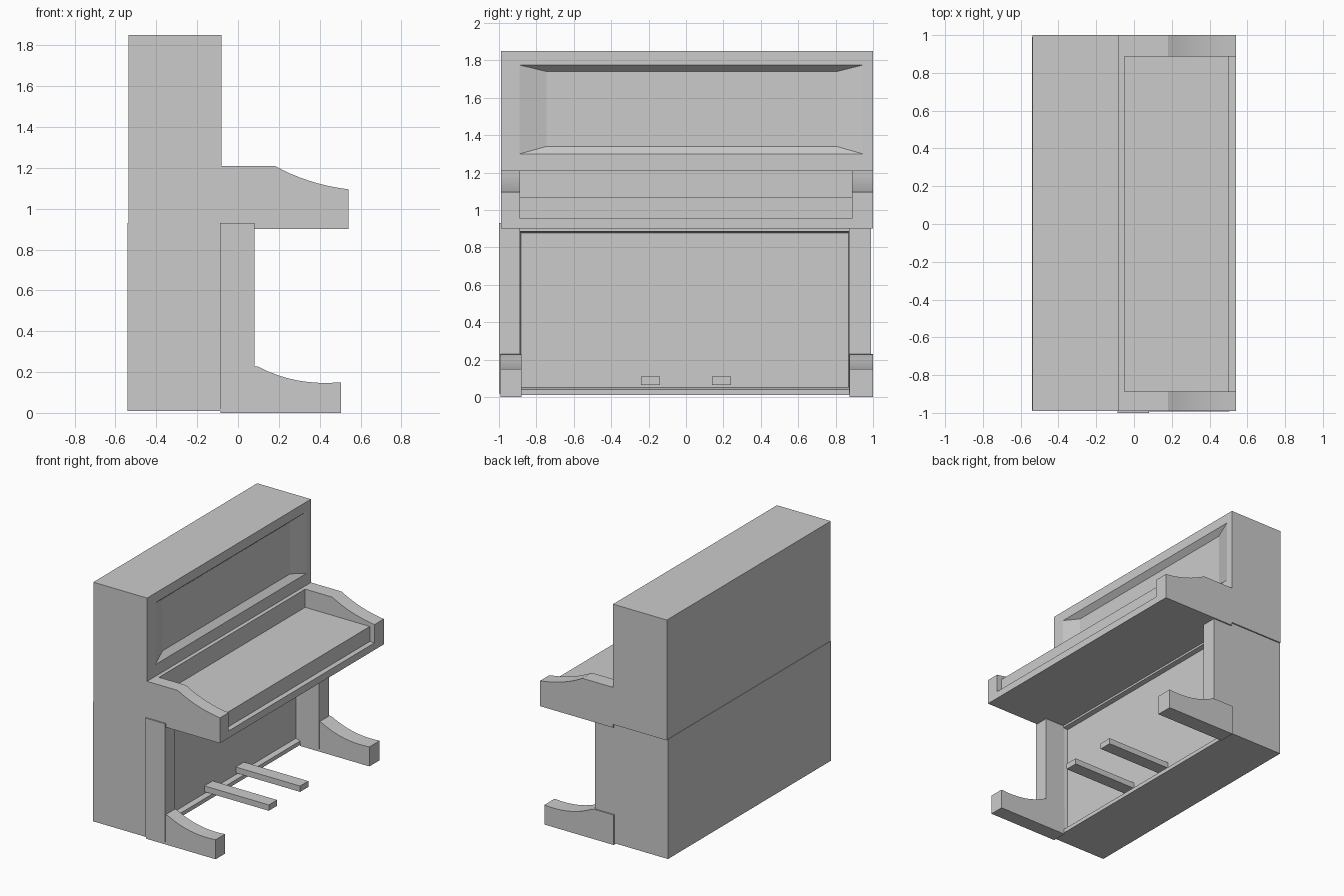
import bpy, bmesh, math

if "Cube" in bpy.data.objects:
    bpy.data.objects.remove(bpy.data.objects["Cube"])


def make(name, verts, faces, smooth=False):
    mesh = bpy.data.meshes.new(name)
    mesh.from_pydata(verts, [], faces)
    bm = bmesh.new()
    bm.from_mesh(mesh)
    bmesh.ops.recalc_face_normals(bm, faces=bm.faces)
    bm.to_mesh(mesh)
    bm.free()
    ob = bpy.data.objects.new(name, mesh)
    bpy.context.collection.objects.link(ob)
    if smooth:
        bpy.ops.object.select_all(action='DESELECT')
        ob.select_set(True)
        bpy.context.view_layer.objects.active = ob
        bpy.ops.object.shade_smooth_by_angle(angle=math.radians(25))
    return ob


def extrude(name, profile, y0, y1, smooth=False):
    """Side profile in x/z, extruded along y."""
    n = len(profile)
    verts = [(x, y, z) for y in (y0, y1) for x, z in profile]
    faces = [tuple(range(n)), tuple(range(n, 2 * n))]
    faces += [(i, (i + 1) % n, n + (i + 1) % n, n + i) for i in range(n)]
    return make(name, verts, faces, smooth)


def box(name, x0, x1, y0, y1, z0, z1):
    return extrude(name, [(x0, z0), (x1, z0), (x1, z1), (x0, z1)], y0, y1)


def recessed_case(name, x0, x1, rect, outer, inner, depth):
    """Box with a bevelled panel sunk into its +x face; rects are y0, y1, z0, z1."""
    verts = []
    for x, (a, b, c, d) in ((x0, rect), (x1, rect), (x1, outer), (x1 - depth, inner)):
        verts += [(x, a, c), (x, b, c), (x, b, d), (x, a, d)]
    faces = [(0, 1, 2, 3), (12, 13, 14, 15)]
    for r in (0, 4, 8):
        faces += [(r + i, r + (i + 1) % 4, r + 4 + (i + 1) % 4, r + 4 + i) for i in range(4)]
    return make(name, verts, faces)


def curve(p0, p1, p2, steps=8):
    """Quadratic curve points."""
    return [tuple((1 - t) ** 2 * a + 2 * t * (1 - t) * b + t * t * c
                  for a, b, c in zip(p0, p1, p2))
            for t in (i / steps for i in range(steps + 1))]


# Upper and lower case with sunken front panels
recessed_case("upper_case", -0.537, -0.08, (-0.99, 1.0, 0.925, 1.85),
              (-0.89, 0.945, 1.30, 1.775), (-0.745, 0.805, 1.34, 1.74), 0.04)
recessed_case("lower_case", -0.54, -0.082, (-0.987, 0.99, 0.01, 0.93),
              (-0.888, 0.875, 0.04, 0.886), (-0.883, 0.870, 0.052, 0.878), 0.035)

# Key bed: front lip, raised bed and back rail
extrude("key_bed", [(-0.08, 0.90), (0.54, 0.90), (0.54, 0.955), (0.50, 0.955),
                    (0.50, 1.07), (-0.05, 1.07), (-0.05, 1.21), (-0.08, 1.21)],
        -0.887, 0.887)

# Scooped cheeks, legs and feet on both sides
cheek = [(-0.08, 0.90), (0.54, 0.90)] + curve((0.54, 1.095), (0.34, 1.12), (0.18, 1.21)) + [(-0.08, 1.21)]
foot = [(-0.085, 0.0), (0.505, 0.0)] + curve((0.505, 0.15), (0.28, 0.13), (0.10, 0.226)) + \
       [(0.075, 0.23), (-0.085, 0.23)]
sides = {"left": ((-0.99, -0.887), (-1.0, -0.887), (-0.993, -0.88)),
         "right": ((0.887, 1.0), (0.872, 0.99), (0.875, 1.0))}
for side, (c, l, f) in sides.items():
    extrude(side + "_cheek", cheek, *c, smooth=True)
    box(side + "_leg", -0.088, 0.08, *l, 0.02, 0.93)
    extrude(side + "_foot", foot, *f, smooth=True)

# Pedals
for i, y in enumerate((-0.19, 0.19)):
    box(f"pedal_{i + 1}", -0.14, 0.43, y - 0.05, y + 0.05, 0.065, 0.11)
